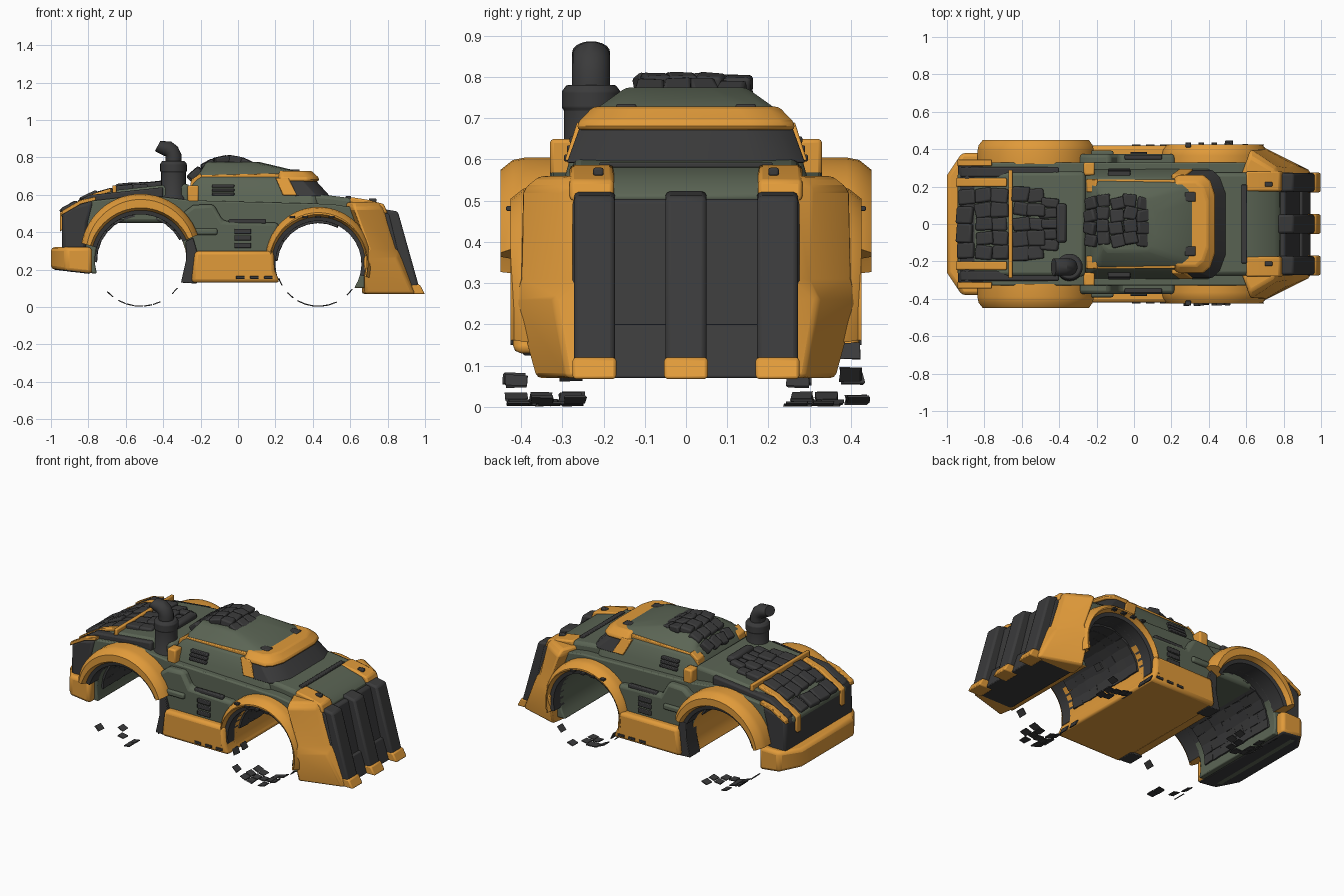
import bpy, bmesh, math, random
from mathutils import Vector, Matrix

if "Cube" in bpy.data.objects:
    bpy.data.objects.remove(bpy.data.objects["Cube"])
random.seed(4)

def material(name, col):
    m = bpy.data.materials.new(name)
    m.diffuse_color = (*col, 1)
    m.use_nodes = True
    m.node_tree.nodes["Principled BSDF"].inputs["Base Color"].default_value = m.diffuse_color
    return m

ORANGE = material("orange paint", (0.75, 0.325, 0.042))
GREEN = material("olive green", (0.105, 0.13, 0.09))
DARK = material("charcoal", (0.043, 0.043, 0.044))

def finish(name, bm, mats, bevel=0.012, rule=None):
    bmesh.ops.recalc_face_normals(bm, faces=bm.faces[:])
    for f in bm.faces:
        if rule:
            f.material_index = rule(f.calc_center_median(), f.normal)
    me = bpy.data.meshes.new(name)
    bm.to_mesh(me)
    bm.free()
    o = bpy.data.objects.new(name, me)
    bpy.context.collection.objects.link(o)
    for m in (mats if isinstance(mats, list) else [mats]):
        me.materials.append(m)
    if bevel:
        b = o.modifiers.new("bevel", 'BEVEL')
        b.width, b.segments, b.limit_method, b.angle_limit = bevel, 2, 'ANGLE', math.radians(35)
    return o

def loft(name, rings, mats, bevel=0.012, rule=None):
    """Skin a stack of 3D rings and cap both ends."""
    bm = bmesh.new()
    vs = [[bm.verts.new(p) for p in r] for r in rings]
    n = len(rings[0])
    for a, b in zip(vs, vs[1:]):
        for i in range(n):
            bm.faces.new((a[i], a[(i + 1) % n], b[(i + 1) % n], b[i]))
    bm.faces.new(vs[0])
    bm.faces.new(vs[-1])
    return finish(name, bm, mats, bevel, rule)

def prism(name, prof, y0, y1, mats, bevel=0.012, rule=None):
    """Side profile (x, z) extruded from y0 to y1."""
    return loft(name, [[(x, y, z) for x, z in prof] for y in (y0, y1)], mats, bevel, rule)

def box(name, x0, x1, y0, y1, z0, z1, mat, bevel=0.008):
    return prism(name, [(x0, z0), (x1, z0), (x1, z1), (x0, z1)], y0, y1, mat, bevel)

def stack(name, levels, mat, cut=0.06, bevel=0.012):
    """Levels (z, x0, x1, half width) with rounded front corners."""
    rings = []
    for z, a, b, w in levels:
        half = [(a, w - cut / 2), (a + cut / 2, w), (b - cut, w), (b - cut * 0.45, w - cut * 0.45), (b - cut * 0.1, w - cut * 1.5)]
        rings.append([(x, y, z) for x, y in half] + [(x, -y, z) for x, y in reversed(half)])
    return loft(name, rings, mat, bevel)

def arc(cx, cz, r, a0, a1, n=22):
    t = [math.radians(a0 + (a1 - a0) * i / n) for i in range(n + 1)]
    return [(cx + r * math.cos(a), cz + r * math.sin(a)) for a in t]

def stones(name, items, mat, bevel=0.006):
    """Many small blocks (matrix, size) in one object, corners jittered."""
    bm = bmesh.new()
    for mtx, s in items:
        r = bmesh.ops.create_cube(bm, size=1)
        for v in r["verts"]:
            v.co = mtx @ Vector([c * d * random.uniform(0.82, 1.08) for c, d in zip(v.co, s)])
    return finish(name, bm, mat, bevel)

REAR, FRONT = (-0.52, 0.25, 0.245), (0.43, 0.23, 0.23)

# Main hull with open wheel tunnels: dark roof, orange belly ends, green outer ends
def hull_rule(c, n):
    near = any(math.hypot(c.x - x, c.z - z) < r + 0.004 for x, z, r in (REAR, FRONT))
    if near and abs(n.y) < 0.5:
        return 1 if c.z > 0.38 else (2 if -0.4 < c.x < 0.35 else 0)
    return 2 if n.z < -0.8 and c.x > -0.4 else 0
prism("hull", [(-0.92, 0.19), (-0.92, 0.5), (-0.8, 0.565), (-0.5, 0.6), (-0.25, 0.57), (0.5, 0.55), (0.70, 0.52),
      (0.715, 0.1)] + arc(*FRONT, -34, 203) + arc(*REAR, -27, 197), -0.33, 0.33, [GREEN, DARK, ORANGE], 0.008, hull_rule)
prism("belly_skirt", [(-0.25, 0.13), (0.225, 0.13), (0.195, 0.2), (0.19, 0.3), (-0.23, 0.3)], -0.42, 0.42, ORANGE, 0.02)
prism("mid_flank", [(-0.24, 0.28), (-0.28, 0.37), (-0.3, 0.5), (-0.24, 0.545), (-0.13, 0.55), (-0.08, 0.46),
      (0.22, 0.45), (0.2, 0.28)], -0.375, 0.375, GREEN, 0.02)

# Rear end and bumper
prism("tail", [(-0.94, 0.3), (-0.94, 0.5), (-0.89, 0.54), (-0.77, 0.57), (-0.8, 0.45), (-0.81, 0.3)], -0.34, 0.34, DARK, 0.02)
plan = [(-0.78, 0.38), (-0.92, 0.38), (-1, 0.26), (-1, -0.26), (-0.92, -0.38), (-0.78, -0.38)]
loft("rear_bumper", [[(x, y, 0.175 - (x + 0.78) * 0.12) for x, y in plan], [(x, y, 0.32) for x, y in plan]],
     [ORANGE, DARK], 0.02, lambda c, n: int(n.z < -0.8))

# Rear engine deck with rough blocks
DECK = [(-0.95, 0.495), (-0.79, 0.585), (-0.65, 0.625), (-0.42, 0.65), (-0.26, 0.66)]
def deck_z(x):
    for (a, p), (b, q) in zip(DECK, DECK[1:]):
        if x <= b:
            return p + (q - p) * (x - a) / (b - a)
    return DECK[-1][1]
prism("engine_deck", DECK + [(-0.26, 0.45), (-0.93, 0.45)], -0.28, 0.28, GREEN, 0.02)
items = []
for x, half in ((-0.895, 0.19), (-0.80, 0.19), (-0.715, 0.19), (-0.6, 0.2), (-0.52, 0.19), (-0.455, 0.14)):
    n = random.choice((4, 5))
    for j in range(n):
        tilt = math.atan2(deck_z(x - 0.03) - deck_z(x + 0.03), 0.06)
        p = Vector((x + random.uniform(-0.008, 0.008), half * (2 * (j + 0.5) / n - 1), deck_z(x) + random.uniform(-0.012, 0.006)))
        items.append((Matrix.Translation(p) @ Matrix.Rotation(tilt, 4, 'Y') @ Matrix.Rotation(random.uniform(-.15, .15), 4, 'Z'),
                      (0.1, 2 * half / n * random.uniform(0.9, 1.1), 0.05)))
stones("engine_blocks", items, DARK, 0.01)
box("deck_strip", -0.672, -0.65, -0.29, 0.29, 0.59, 0.65, ORANGE, 0.006)
box("deck_bar", -0.415, -0.36, -0.1, 0.11, 0.64, 0.685, DARK, 0.015)

for s in (1, -1):
    side = "left" if s > 0 else "right"
    prism(side + "_deck_rail", [(-0.953, 0.40), (-0.953, 0.505), (-0.8, 0.598), (-0.68, 0.635), (-0.68, 0.58), (-0.9, 0.45)],
          s * 0.2, s * 0.245, ORANGE, 0.006)
    prism(side + "_deck_guard", [(-0.93, 0.515), (-0.8, 0.598), (-0.4, 0.64), (-0.4, 0.57), (-0.92, 0.47)],
          s * 0.25, s * 0.305, DARK, 0.01)
    prism(side + "_tail_trim", [(-0.945, 0.49), (-0.94, 0.515), (-0.84, 0.572), (-0.76, 0.59), (-0.76, 0.57), (-0.84, 0.55)],
          s * 0.31, s * 0.345, ORANGE, 0.004)
    box(side + "_deck_latch", -0.27, -0.21, s * 0.26, s * 0.33, 0.56, 0.65, ORANGE, 0.01)
    prism(side + "_mud_flap", [(-0.305, 0.13), (-0.22, 0.125), (-0.22, 0.3), (-0.24, 0.37), (-0.28, 0.35), (-0.278, 0.25)],
          s * 0.29, s * 0.395, DARK, 0.004)

    # Wheel arches, dark underneath
    for nm, (cx, cz, r), up, out, a0, a1, ya, yb in (("rear", REAR, 0.035, 0.075, 24, 164, 0.32, 0.45),
                                                     ("front", FRONT, 0.02, 0.055, -15, 190, 0.29, 0.425)):
        rings = []
        for k in range(25):
            t = math.radians(a0 + (a1 - a0) * k / 24)
            ro = r + out + up * max(0, math.sin(t))
            c, d = math.cos(t), math.sin(t)
            sec = [(r, ya), (r, yb - 0.035), (r + 0.022, yb - 0.03), (r + 0.035, yb), (ro - 0.03, yb),
                   (ro - 0.006, yb - 0.03), (ro, yb - 0.06), (ro, ya)]
            rings.append([(cx + q * c, s * y, cz + q * d) for q, y in sec])
        loft(f"{side}_{nm}_arch", rings, [ORANGE, DARK], 0,
             lambda c, n, cx=cx, cz=cz, r=r: int(math.hypot(c.x - cx, c.z - cz) < r + 0.014))
    for px in (0.29, 0.36, 0.43, 0.5):
        box(side + "_front_arch_tab", px - 0.015, px + 0.015, s * 0.41, s * 0.436, 0.475, 0.487, DARK, 0.003)

    # Front cheek beside the plough
    cheek = [(0.07, (0.66, 0.25), (0.955, 0.25), (0.94, 0.29), (0.68, 0.365)),
             (0.26, (0.665, 0.25), (0.885, 0.25), (0.85, 0.32), (0.675, 0.42)),
             (0.31, (0.68, 0.25), (0.865, 0.25), (0.82, 0.30), (0.70, 0.405)),
             (0.53, (0.57, 0.25), (0.79, 0.25), (0.76, 0.31), (0.62, 0.40)),
             (0.56, (0.57, 0.25), (0.76, 0.25), (0.74, 0.29), (0.62, 0.36))]
    loft(side + "_cheek", [[(x, s * y, z) for x, y in q] for z, *q in cheek], ORANGE, 0.012)
    prism(side + "_hood_corner", [(0.6, 0.5), (0.6, 0.588), (0.7, 0.572), (0.78, 0.55), (0.8, 0.5)],
          s * 0.175, s * 0.282, ORANGE, 0.01)
    box(side + "_hood_stud", 0.7, 0.74, s * 0.2, s * 0.225, 0.56, 0.58, DARK, 0.005)

    # Cabin side trim and vents
    prism(side + "_roof_rail", [(-0.2, 0.68), (-0.2, 0.705), (0.22, 0.715), (0.22, 0.69)], s * 0.215, s * 0.238, ORANGE, 0.005)
    prism(side + "_rear_post", [(-0.26, 0.62), (-0.25, 0.68), (-0.2, 0.715), (-0.19, 0.69), (-0.235, 0.64)],
          s * 0.17, s * 0.24, ORANGE, 0.006)
    loft(side + "_door_pillar", [[(0.24, s * 0.2, 0.597), (0.315, s * 0.2, 0.597), (0.315, s * 0.294, 0.597), (0.24, s * 0.294, 0.597)],
         [(0.2, s * 0.2, 0.69), (0.27, s * 0.2, 0.69), (0.27, s * 0.264, 0.69), (0.2, s * 0.264, 0.69)]], ORANGE, 0.004)
    for k in range(3):
        z = 0.595 + k * 0.022
        box(side + "_cabin_vent", -0.14, -0.02, s * 0.25, s * (0.296 - k * 0.007), z, z + 0.017, DARK, 0.004)
        box(side + "_skirt_slot", -0.01 + k * 0.075, 0.035 + k * 0.075, s * 0.41, s * 0.426, 0.15, 0.165, DARK, 0.002)
    for z0 in (0.315, 0.355, 0.39):
        box(side + "_flank_vent", -0.02, 0.07, s * 0.36, s * 0.385, z0, z0 + 0.028, DARK, 0.004)
    box(side + "_flank_step", -0.26, -0.11, s * 0.36, s * 0.392, 0.385, 0.42, GREEN, 0.01)
    box(side + "_ledge_vent", -0.05, 0.15, s * 0.345, s * 0.37, 0.445, 0.47, DARK, 0.006)
    box(side + "_visor_stud", 0.27, 0.33, s * 0.12, s * 0.17, 0.715, 0.735, DARK, 0.006)

# Plough blade: backing, ribs, feet
prism("plough_back", [(0.68, 0.5), (0.81, 0.505), (0.915, 0.07), (0.68, 0.07)], -0.275, 0.275, DARK)
prism("plough_step", [(0.85, 0.2), (0.9, 0.2), (0.945, 0.07), (0.85, 0.07)], -0.265, 0.265, DARK, 0.006)
for y in (-0.222, 0, 0.222):
    prism("plough_rib", [(0.76, 0.5), (0.77, 0.525), (0.855, 0.51), (0.97, 0.1), (0.94, 0.07), (0.88, 0.1)],
          y - 0.05, y + 0.05, DARK, 0.012)
    prism("plough_foot", [(0.9, 0.068), (0.93, 0.12), (0.972, 0.12), (1.0, 0.068)], y - 0.053, y + 0.053, ORANGE, 0.008)

# Hood
prism("hood", [(0.35, 0.5), (0.35, 0.61), (0.5, 0.595), (0.62, 0.58), (0.75, 0.545), (0.79, 0.5)], -0.275, 0.275, GREEN, 0.02)
box("hood_vent", 0.575, 0.605, -0.21, 0.21, 0.57, 0.593, DARK, 0.004)

# Cabin, wraparound windshield, visor
stack("cabin", [(0.5, -0.3, 0.46, 0.31), (0.6, -0.28, 0.46, 0.282), (0.68, -0.24, 0.38, 0.25),
                (0.725, -0.2, 0.33, 0.215), (0.775, -0.17, 0.12, 0.145)], GREEN)
stack("windshield", [(0.592, 0.27, 0.5, 0.289), (0.68, 0.24, 0.42, 0.257)], DARK, 0.08, 0.004)
stack("visor", [(0.672, 0.2, 0.44, 0.264), (0.69, 0.2, 0.44, 0.262), (0.728, 0.2, 0.40, 0.225)], ORANGE, 0.07)

# Domed stones on the roof
items = []
for i in range(5):
    for j in range(4):
        x, y = -0.23 + i * 0.07 + random.uniform(-0.006, 0.006), -0.088 + j * 0.066 + (i % 2) * 0.014
        z = 0.79 - 2.4 * (x + 0.05) ** 2 - 0.4 * y * y
        items.append((Matrix.Translation((x, y, z)) @ Matrix.Rotation(math.atan(4.8 * (x + 0.05)), 4, 'Y')
                      @ Matrix.Rotation(random.uniform(-.25, .25), 4, 'Z'), (0.076, 0.07, 0.042)))
stones("roof_stones", items, DARK, 0.009)

# Exhaust stack
EX, EY = -0.345, -0.23
def circle(r, z, n=24):
    return [(EX + r * math.cos(2 * math.pi * i / n), EY + r * math.sin(2 * math.pi * i / n), z) for i in range(n)]
loft("exhaust_canister", [circle(r, z) for r, z in ((0.075, 0.54), (0.075, 0.585), (0.066, 0.6), (0.066, 0.72),
     (0.071, 0.725), (0.071, 0.765), (0.06, 0.78), (0.045, 0.78))], DARK, 0.003)
path = [(EX, 0.77), (EX, 0.81), (EX - 0.012, 0.832), (EX - 0.035, 0.848), (EX - 0.085, 0.86)]
rings = []
for k, (x, z) in enumerate(path):
    a, q, n = math.radians((0, 5, 35, 60, 62)[k]), 0.043 * (0.7 if k == 4 else 1), 20
    t = [2 * math.pi * i / n for i in range(n)]
    rings.append([(x + q * math.cos(u) * math.cos(a), EY + 0.046 * math.sin(u), z + q * math.cos(u) * math.sin(a)) for u in t])
loft("exhaust_pipe", rings, DARK, 0)

# Rubble inside the tunnels and loose tread lugs on the wheel circles
for nm, (cx, cz, r), a_lo, a_hi in (("rear", REAR, 35, 185), ("front", FRONT, 70, 176)):
    for s in (1, -1):
        items = []
        for a in range(a_lo, a_hi, 14):
            for y in (0.03, 0.1, 0.17, 0.24):
                items.append((a, y, r - 0.002, (0.06, 0.08, 0.022)))
        for a in list(range(246, 300, 11)) + [205, 228, 318]:
            for y in (0.275, 0.345, 0.41):
                if random.random() < (0.72 if 240 < a < 300 else 0.3):
                    items.append((a, y + random.uniform(-.015, .01), cz - 0.005, (0.042, 0.055, 0.006)))
        out = []
        for a, y, q, size in items:
            t = math.radians(a)
            p = (cx + q * math.cos(t), s * y, cz + q * math.sin(t))
            out.append((Matrix.Translation(p) @ Matrix.Rotation(math.pi / 2 - t, 4, 'Y'), size))
        stones(f"{nm}_tread_lugs", out, DARK, 0)

# Smooth shading with sharp edges kept
for o in bpy.context.scene.objects:
    o.select_set(o.type == 'MESH')
    bpy.context.view_layer.objects.active = o
bpy.ops.object.shade_smooth_by_angle(angle=math.radians(35))
